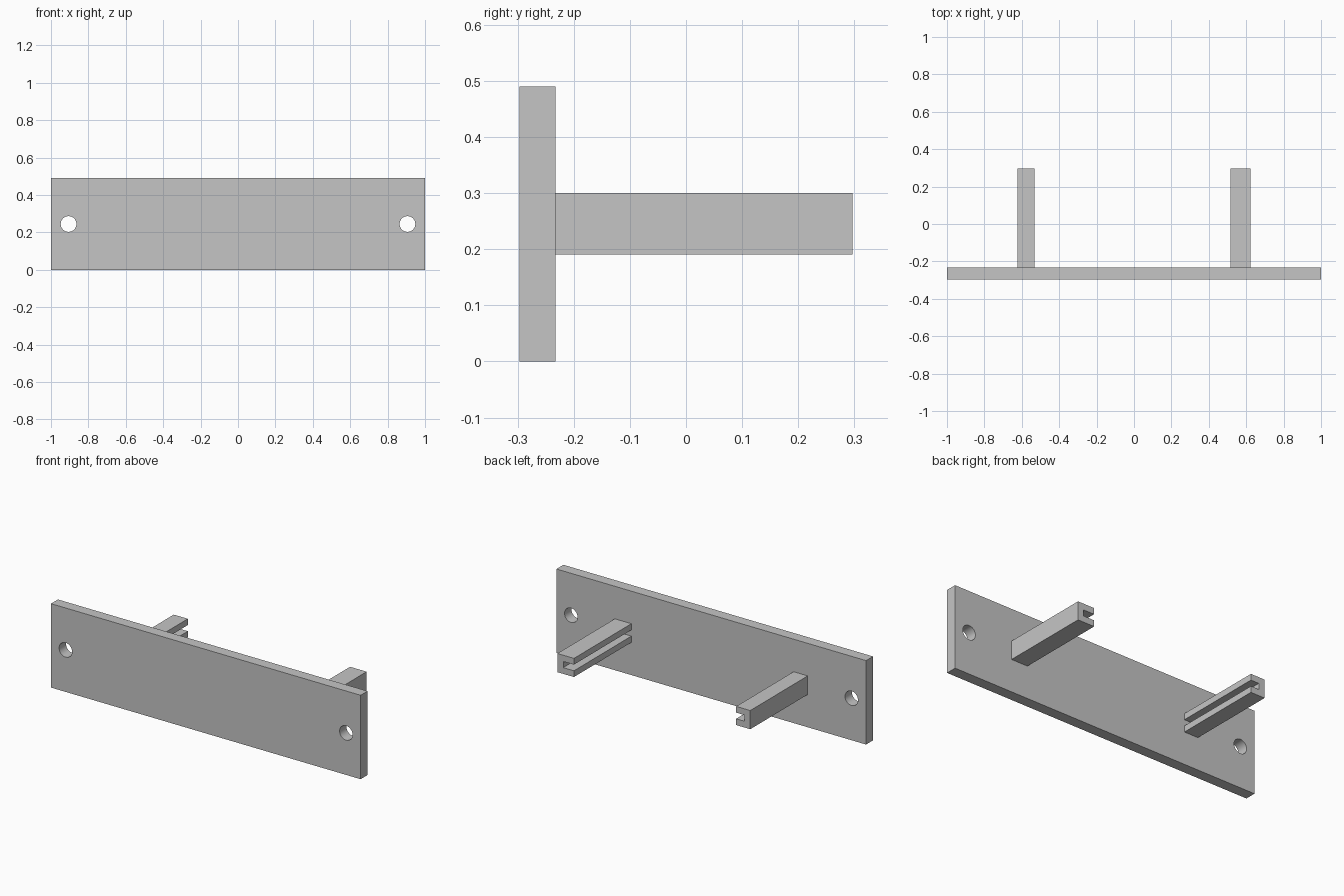
import bpy
import bmesh
import math

cube = bpy.data.objects.get("Cube")
if cube:
    bpy.data.objects.remove(cube, do_unlink=True)

# One light grey for every part
grey = bpy.data.materials.new("light grey")
grey.use_nodes = True
COLOR = (0.56, 0.56, 0.56, 1)
grey.diffuse_color = COLOR
grey.node_tree.nodes["Principled BSDF"].inputs["Base Color"].default_value = COLOR

FRONT, BACK, END = -0.297, -0.233, 0.297
HEIGHT = 0.49
RAIL_BOTTOM, RAIL_TOP = 0.191, 0.30
OUTER, WALL = 0.623, 0.038


def prism(name, profile, y0, y1):
    """Extrude an (x, z) outline along y."""
    bm = bmesh.new()
    face = bm.faces.new([bm.verts.new((x, y0, z)) for x, z in profile])
    out = bmesh.ops.extrude_face_region(bm, geom=[face])
    moved = [v for v in out["geom"] if isinstance(v, bmesh.types.BMVert)]
    bmesh.ops.translate(bm, verts=moved, vec=(0, y1 - y0, 0))
    bmesh.ops.recalc_face_normals(bm, faces=bm.faces)
    mesh = bpy.data.meshes.new(name)
    bm.to_mesh(mesh)
    bm.free()
    mesh.materials.append(grey)
    obj = bpy.data.objects.new(name, mesh)
    bpy.context.collection.objects.link(obj)
    return obj


def select_only(obj):
    bpy.ops.object.select_all(action="DESELECT")
    obj.select_set(True)
    bpy.context.view_layer.objects.active = obj


# Mounting plate with a screw hole near each end
plate = prism("mounting_plate", [(-1, 0), (1, 0), (1, HEIGHT), (-1, HEIGHT)], FRONT, BACK)
for side in (-1, 1):
    ring = [(side * 0.906 + 0.042 * math.cos(a), HEIGHT / 2 + 0.042 * math.sin(a))
            for a in (math.tau * i / 32 for i in range(32))]
    cutter = prism("hole_cutter", ring, FRONT - 0.1, BACK + 0.1)
    cutter.hide_render = True
    mod = plate.modifiers.new("hole", "BOOLEAN")
    mod.operation = "DIFFERENCE"
    mod.solver = "EXACT"
    mod.object = cutter
    select_only(plate)
    bpy.ops.object.modifier_apply(modifier=mod.name)
    bpy.data.objects.remove(cutter, do_unlink=True)
select_only(plate)
bpy.ops.object.shade_smooth_by_angle(angle=math.radians(30))

# Guide rails: C-shaped sections whose slots face each other
middle = (RAIL_BOTTOM + RAIL_TOP) / 2
slot_low, slot_high = middle - 0.018, middle + 0.018
for name, side, inner in (("left_rail", 1, 0.516), ("right_rail", -1, 0.532)):
    floor = OUTER - WALL
    section = [(OUTER, RAIL_BOTTOM), (OUTER, RAIL_TOP), (inner, RAIL_TOP),
               (inner, slot_high), (floor, slot_high), (floor, slot_low),
               (inner, slot_low), (inner, RAIL_BOTTOM)]
    prism(name, [(side * x, z) for x, z in section], BACK, END)
